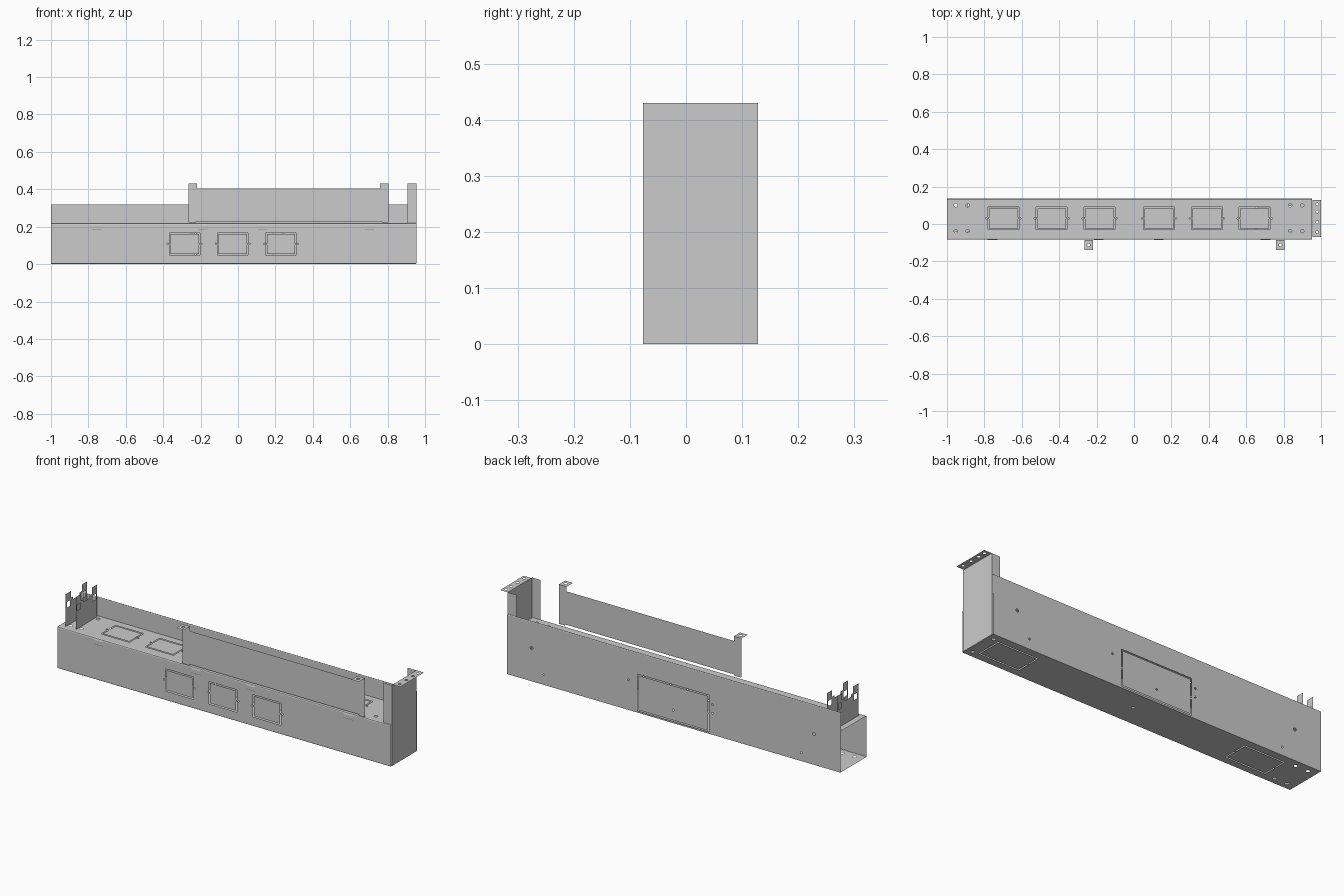
import bpy, math
from mathutils import Vector

if "Cube" in bpy.data.objects:
    bpy.data.objects.remove(bpy.data.objects["Cube"])

# ---------- outline helpers (2D loops; inner loops become holes) ----------
def rect(a, b, c, d):
    return [(a, b), (c, b), (c, d), (a, d)]

def circle(x, y, r, n=16):
    return [(x + r * math.cos(2 * math.pi * i / n), y + r * math.sin(2 * math.pi * i / n))
            for i in range(n)]

def knockout(a, b, c, d, w=0.006, bridge=0.004):
    """Two C-shaped slots that leave a panel held by a bridge on each side."""
    m = (b + d) / 2
    loops = []
    for edge, s in ((b, 1), (d, -1)):
        e = m - s * bridge
        loops.append([(a, e), (a, edge), (c, edge), (c, e), (c - w, e),
                      (c - w, edge + s * w), (a + w, edge + s * w), (a + w, e)])
    return loops

def sheet(name, loops, origin, u, v):
    """Flat sheet from nested 2D loops, placed at origin along axes u and v."""
    cu = bpy.data.curves.new(name + "_outline", 'CURVE')
    cu.dimensions, cu.fill_mode = '2D', 'BOTH'
    for loop in loops:
        sp = cu.splines.new('POLY')
        sp.points.add(len(loop) - 1)
        for p, (x, y) in zip(sp.points, loop):
            p.co = (x, y, 0, 1)
        sp.use_cyclic_u = True
    tmp = bpy.data.objects.new(name + "_outline", cu)
    bpy.context.collection.objects.link(tmp)
    dg = bpy.context.evaluated_depsgraph_get()
    me = bpy.data.meshes.new_from_object(tmp.evaluated_get(dg))
    bpy.data.objects.remove(tmp)
    o, u, v = Vector(origin), Vector(u), Vector(v)
    for p in me.vertices:
        p.co = o + u * p.co.x + v * p.co.y
    me.name = name
    ob = bpy.data.objects.new(name, me)
    bpy.context.collection.objects.link(ob)
    return ob

def fold(name, profile, x0, x1):
    """Folded strip: a (y, z) profile swept along x."""
    n = len(profile)
    verts = [(x, y, z) for x in (x0, x1) for y, z in profile]
    me = bpy.data.meshes.new(name)
    me.from_pydata(verts, [], [(i, i + 1, n + i + 1, n + i) for i in range(n - 1)])
    ob = bpy.data.objects.new(name, me)
    bpy.context.collection.objects.link(ob)
    return ob

X, Y, Z = (1, 0, 0), (0, 1, 0), (0, 0, 1)
L, R = -1.0, 0.953            # channel ends
F, B = -0.084, 0.136          # front and back faces

# ---------- channel ----------
# front wall with three knockout windows and their screw holes
loops = [rect(L, 0.002, R, 0.213)]
for cx in (-0.285, -0.028, 0.23):
    loops += knockout(cx - 0.082, 0.048, cx + 0.082, 0.166)
    loops += [circle(cx - 0.09, 0.108, 0.004, 8), circle(cx + 0.09, 0.108, 0.004, 8)]
sheet("front_wall", loops, (0, F, 0), X, Z)
fold("front_top_bend", [(F, 0.213), (-0.082, 0.217), (-0.077, 0.219)], L, R)

# top deck with six knockout windows and corner holes
loops = [rect(L, -0.077, R, 0.130)]
for cx in (-0.698, -0.44, -0.184, 0.134, 0.39, 0.645):
    loops += knockout(cx - 0.083, -0.03, cx + 0.083, 0.09)
    loops += [circle(cx - 0.091, 0.03, 0.004, 8), circle(cx + 0.091, 0.03, 0.004, 8)]
for cx in (-0.953, -0.89, 0.835, 0.9):
    loops += [circle(cx, 0.1, 0.009), circle(cx, -0.038, 0.009)]
sheet("top_deck", loops, (0, 0, 0.219), X, Y)

# floor with an access hatch near each end
loops = [rect(L, F, R, B)]
for cx in (-0.7, 0.77):
    loops += knockout(cx - 0.12, -0.045, cx + 0.12, 0.095)
for cx in (-0.953, -0.88, 0.92):
    loops += [circle(cx, 0.1, 0.009), circle(cx, -0.05, 0.009)]
loops.append(circle(0.03, 0.03, 0.008))
sheet("floor", loops, (0, 0, 0.001), X, Y)

# back wall with large hatch and screw holes
loops = [rect(L, 0.001, R, 0.315)] + knockout(-0.23, 0.01, 0.19, 0.205)
for x, z in ((0.81, 0.178), (-0.845, 0.165)):
    loops.append(circle(x, z, 0.008))
for x, z in ((0.737, 0.055), (-0.77, 0.045), (-0.25, 0.16), (-0.25, 0.115),
             (0.243, 0.16), (-0.02, 0.07)):
    loops.append(circle(x, z, 0.005, 10))
sheet("back_wall", loops, (0, B, 0), X, Z)
fold("back_wall_hem", [(B, 0.315), (0.134, 0.318), (0.132, 0.318), (0.130, 0.315), (0.130, 0.219)], L, R)

# inner bottom lip and clips under the front bend
for x0, x1 in ((-1.0, -0.88), (0.83, 0.95)):
    fold("inner_lip", [(-0.082, 0.002), (-0.082, 0.033)], x0, x1)
for cx in (-0.757, -0.188, 0.132, 0.703):
    fold("clip", [(-0.077, 0.219), (-0.077, 0.188), (-0.079, 0.184), (-0.083, 0.184),
                  (-0.0855, 0.188), (-0.0855, 0.208), (-0.083, 0.215), (-0.077, 0.219)],
         cx - 0.026, cx + 0.026)

# ---------- right end bracket ----------
sheet("end_plate", [rect(-0.077, 0.001, 0.128, 0.43)], (0.955, 0, 0), Y, Z)
for name, y in (("end_flange_front", -0.077), ("end_flange_back", 0.128)):
    sheet(name, [rect(0.905, 0.003, 0.955, 0.43)], (0, y, 0), X, Z)
sheet("end_top_flange",
      [rect(0.955, -0.07, 1.0, 0.128)] + [circle(0.98, y, 0.007) for y in (-0.045, 0.01, 0.065, 0.105)],
      (0, 0, 0.43), X, Y)

# ---------- raised front panel with two hanging ears ----------
sheet("raised_panel",
      [[(-0.265, 0.222), (-0.225, 0.222), (-0.225, 0.228), (0.77, 0.228), (0.77, 0.222),
        (0.805, 0.222), (0.805, 0.43), (0.76, 0.43), (0.76, 0.405), (-0.22, 0.405),
        (-0.22, 0.43), (-0.265, 0.43)]],
      (0, -0.086, 0), X, Z)
for cx in (-0.2425, 0.7825):
    sheet("ear_tab", [rect(cx - 0.0225, -0.138, cx + 0.0225, -0.086), circle(cx, -0.112, 0.008)],
          (0, 0, 0.43), X, Y)

# ---------- left joining brackets: notched upright plates ----------
for x in (-0.968, -0.908):
    outline = [(-0.06, 0.219), (0.118, 0.219), (0.118, 0.39), (0.075, 0.39), (0.075, 0.355),
               (0.055, 0.355), (0.055, 0.342), (0.003, 0.342), (0.003, 0.355), (-0.017, 0.355),
               (-0.017, 0.39), (-0.06, 0.39)]
    windows = [rect(-0.05, 0.315, -0.022, 0.345), rect(0.08, 0.315, 0.108, 0.345)]
    sheet("joining_bracket", [outline] + windows, (x, 0, 0), Y, Z)
